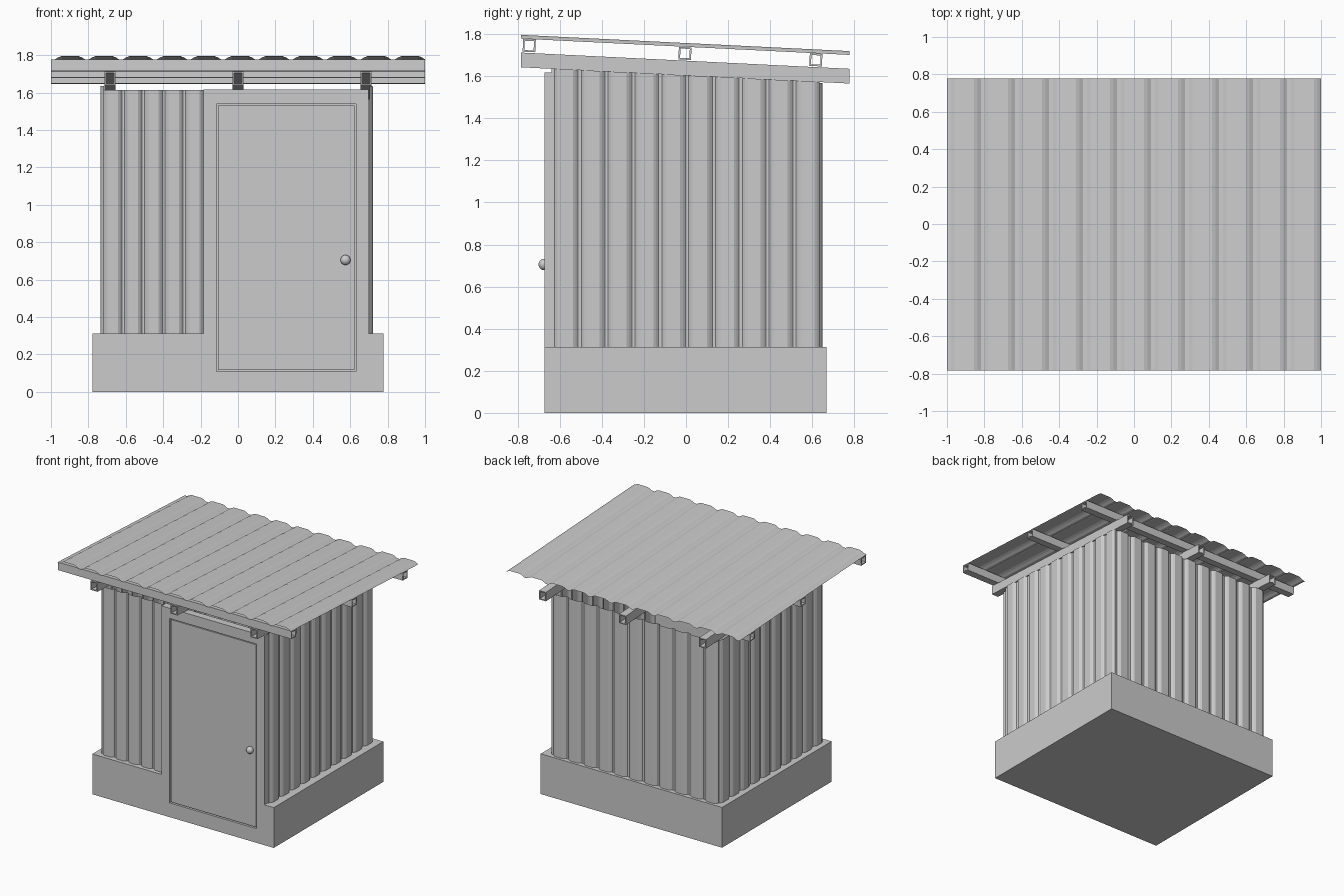
import bpy, bmesh, math
from mathutils import Vector

if "Cube" in bpy.data.objects:
    bpy.data.objects.remove(bpy.data.objects["Cube"])

SLOPE = -0.0495


def finish(name, bm, smooth=False, recalc=True):
    if recalc:
        bmesh.ops.recalc_face_normals(bm, faces=bm.faces)
    me = bpy.data.meshes.new(name)
    bm.to_mesh(me)
    bm.free()
    ob = bpy.data.objects.new(name, me)
    bpy.context.collection.objects.link(ob)
    if smooth:
        for p in me.polygons:
            p.use_smooth = True
    return ob


def box(name, lo, hi):
    bm = bmesh.new()
    bmesh.ops.create_cube(bm, size=1)
    lo, hi = Vector(lo), Vector(hi)
    for v in bm.verts:
        v.co = Vector([(lo[i] + hi[i]) / 2 + v.co[i] * (hi[i] - lo[i]) for i in range(3)])
    return finish(name, bm)


def ribs(length, n, depth):
    """Corrugated profile: (distance, height) pairs."""
    pitch = length / n
    pts = []
    for i in range(n):
        for f, h in ((0, 0), (.12, 0), (.22, .6), (.32, 1), (.80, 1), (.90, .6)):
            pts.append(((i + f) * pitch, h * depth))
    pts.append((length, 0))
    return pts


def sheet(name, n, length, depth, low, high):
    """Corrugated sheet between two curves given as functions of (distance, height)."""
    bm = bmesh.new()
    rows = [(bm.verts.new(low(d, h)), bm.verts.new(high(d, h)))
            for d, h in ribs(length, n, depth)]
    for (a, b), (c, d) in zip(rows, rows[1:]):
        bm.faces.new((a, c, d, b))
    return finish(name, bm, recalc=False)


def tube(name, start, end, side, up, w, h, wall=0.008):
    """Open rectangular tube from start to end."""
    bm = bmesh.new()
    side, up = Vector(side), Vector(up)
    loops = []
    for p in (start, end):
        for t in (0, wall):
            loops.append([bm.verts.new(Vector(p) + side * sx * (w / 2 - t) + up * sz * (h / 2 - t))
                          for sx, sz in ((-1, -1), (1, -1), (1, 1), (-1, 1))])
    o0, i0, o1, i1 = loops
    for a, b in ((o0, o1), (i0, i1), (o0, i0), (o1, i1)):
        for k in range(4):
            m = (k + 1) % 4
            bm.faces.new((a[k], a[m], b[m], b[k]))
    return finish(name, bm)


# Plinth with the door frame rising from it, recessed for the door
base = box("base", (-.777, -.672, 0), (.777, .668, .312))
frame = box("frame_helper", (-.185, -.672, .1), (.697, -.615, 1.617))
cutter = box("door_cutter", (-.115, -.75, .11), (.63, -.64, 1.538))
for helper, op in ((frame, 'UNION'), (cutter, 'DIFFERENCE')):
    mod = base.modifiers.new(op.title(), 'BOOLEAN')
    mod.operation = op
    mod.solver = 'EXACT'
    mod.object = helper
    helper.hide_render = True
    helper.hide_set(True)

# Door leaf and knob
box("door", (-.107, -.668, .118), (.622, -.638, 1.53))
bm = bmesh.new()
bmesh.ops.create_uvsphere(bm, u_segments=24, v_segments=14, radius=.027)
for v in bm.verts:
    v.co = Vector((.575, -.676, .705)) + Vector((v.co.x, v.co.z * .9, v.co.y))
finish("door_knob", bm, smooth=True)


# Corrugated walls, side tops follow the roof slope
def wall_top(y):
    return 1.604 + SLOPE * y


Z0 = .31
sheet("right_wall", 10, 1.275, .018,
      lambda d, h: (.704 + h, -.64 + d, Z0),
      lambda d, h: (.704 + h, -.64 + d, wall_top(-.64 + d)))
sheet("left_wall", 10, 1.275, .018,
      lambda d, h: (-.717 - h, .635 - d, Z0),
      lambda d, h: (-.717 - h, .635 - d, wall_top(.635 - d)))
sheet("back_wall", 11, 1.43, .018,
      lambda d, h: (.71 - d, .63 + h, Z0),
      lambda d, h: (.71 - d, .63 + h, 1.567))
sheet("front_wall", 5, .545, .018,
      lambda d, h: (-.73 + d, -.625 - h, Z0),
      lambda d, h: (-.73 + d, -.625 - h, 1.615))

# Rafters running front to back
for i, x in enumerate((-.685, 0, .685)):
    tube(f"rafter_{i + 1}", (x, -.783, 1.677), (x, .776, 1.600), (1, 0, 0), (0, 0, 1), .058, .070)

# Purlins running left to right
for i, y in enumerate((-.745, -.005, .617)):
    z = 1.708 + SLOPE * y
    tube(f"purlin_{i + 1}", (-1, y, z), (1, y, z), (0, 1, SLOPE), (0, -SLOPE, 1), .06, .06)

# Corrugated roof sheet
sheet("roof", 11, 2.0, .018,
      lambda d, h: (d - 1, -.783, 1.778 + h),
      lambda d, h: (d - 1, .777, 1.701 + h))
